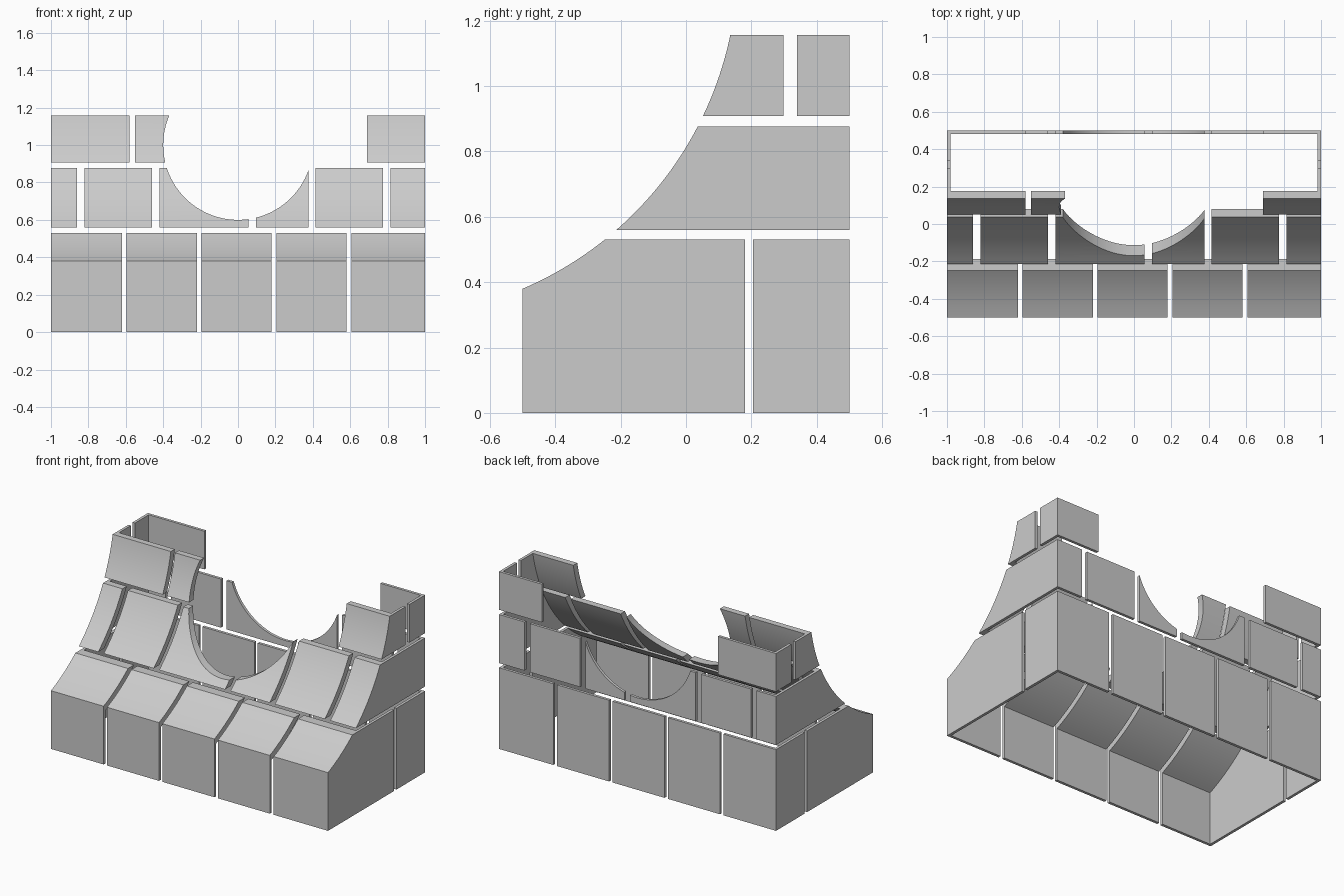
import bpy, bmesh, math

if "Cube" in bpy.data.objects:
    bpy.data.objects.remove(bpy.data.objects["Cube"])

WALL, SLAB = 0.018, 0.04           # flat wall and curved slab thickness
CY, CZ, R = -0.925, 1.376, 1.083   # arc of the curved front
ROWS = [(0.0, 0.53), (0.56, 0.877), (0.908, 1.157)]

stone = bpy.data.materials.new("grey_stone")
stone.diffuse_color = (0.6, 0.6, 0.6, 1)
stone.use_nodes = True
stone.node_tree.nodes["Principled BSDF"].inputs["Base Color"].default_value = stone.diffuse_color


def prism(name, pts, x0, x1):
    """Extrude a y-z outline from x0 to x1."""
    bm = bmesh.new()
    a = [bm.verts.new((x0, y, z)) for y, z in pts]
    b = [bm.verts.new((x1, y, z)) for y, z in pts]
    bm.faces.new(a)
    bm.faces.new(b[::-1])
    for i in range(len(pts)):
        j = (i + 1) % len(pts)
        bm.faces.new((a[i], a[j], b[j], b[i]))
    bmesh.ops.recalc_face_normals(bm, faces=bm.faces)
    me = bpy.data.meshes.new(name)
    bm.to_mesh(me)
    bm.free()
    me.materials.append(stone)
    ob = bpy.data.objects.new(name, me)
    bpy.context.collection.objects.link(ob)
    return ob


def front_line(z0, z1, inset=0.0, n=14):
    """Points of the front outline between two heights, bottom to top."""
    r, y_front = R + inset, -0.5 + (WALL if inset else 0)
    pts = []
    if z0 < 0.3:
        pts.append((y_front, z0))
        z0 = CZ - math.sqrt(r * r - (y_front - CY) ** 2)
    for i in range(n + 1):
        z = z0 + (z1 - z0) * i / n
        pts.append((CY + math.sqrt(r * r - (z - CZ) ** 2), z))
    return pts


def rect(y0, y1, z0, z1):
    return [(y0, z0), (y1, z0), (y1, z1), (y0, z1)]


# x spans of the blocks in each row, front and back
row1 = [(-1, -0.62), (-0.595, -0.22), (-0.195, 0.18), (0.205, 0.58), (0.608, 1)]
row2 = [(-1, -0.86), (-0.82, -0.46), (-0.42, 0.055), (0.095, 0.377),
        (0.415, 0.775), (0.815, 1)]
front_rows = [row1, row2, [(-1, -0.58), (-0.55, -0.36), (0.69, 1)]]
back_rows = [row1, row2, [(-1, -0.58), (0.69, 1)]]
# side joints in y for each row
side_joints = [(0.18, 0.205), None, (0.298, 0.34)]

to_cut, blocks = [], []
for r, (z0, z1) in enumerate(ROWS):
    outer = front_line(z0, z1)
    band = outer + front_line(z0, z1, SLAB)[::-1]
    for kind, spans, outline in (("front", front_rows[r], band),
                                 ("back", back_rows[r], rect(0.5 - WALL, 0.5, z0, z1))):
        for i, (a, b) in enumerate(spans):
            # corner blocks butt against the side walls
            a, b = max(a, -1 + WALL), min(b, 1 - WALL)
            ob = prism(f"{kind}_block_{r + 1}_{i + 1}", outline, a, b)
            blocks.append(ob)
            if r > 0 and a < 0.39 and b > -0.41:
                to_cut.append(ob)
    # side walls, following the curved front
    joint = side_joints[r]
    for side, x0 in (("left", -1), ("right", 1 - WALL)):
        y_end = joint[0] if joint else 0.5
        blocks.append(prism(f"{side}_block_{r + 1}_front",
                            outer + [(y_end, z1), (y_end, z0)], x0, x0 + WALL))
        if joint:
            blocks.append(prism(f"{side}_block_{r + 1}_back",
                                rect(joint[1], 0.5, z0, z1), x0, x0 + WALL))

# round opening through front and back
bpy.ops.mesh.primitive_cylinder_add(vertices=96, radius=0.4, depth=3,
                                    location=(0, 0, 1.0), rotation=(math.pi / 2, 0, 0))
cutter = bpy.context.object
cutter.name = "opening_cutter"
cutter.hide_render = True
for ob in to_cut:
    m = ob.modifiers.new("opening", 'BOOLEAN')
    m.operation, m.solver, m.object = 'DIFFERENCE', 'EXACT', cutter
dg = bpy.context.evaluated_depsgraph_get()
cut = [(ob, bpy.data.meshes.new_from_object(ob.evaluated_get(dg))) for ob in to_cut]
for ob, me in cut:
    ob.modifiers.clear()
    ob.data = me
    me.materials.clear()
    me.materials.append(stone)
    for p in me.polygons:
        p.material_index = 0
bpy.data.objects.remove(cutter)

# smooth curves, sharp corners
for ob in blocks:
    ob.data.polygons.foreach_set("use_smooth", [True] * len(ob.data.polygons))
    ob.data.set_sharp_from_angle(angle=math.radians(20))
